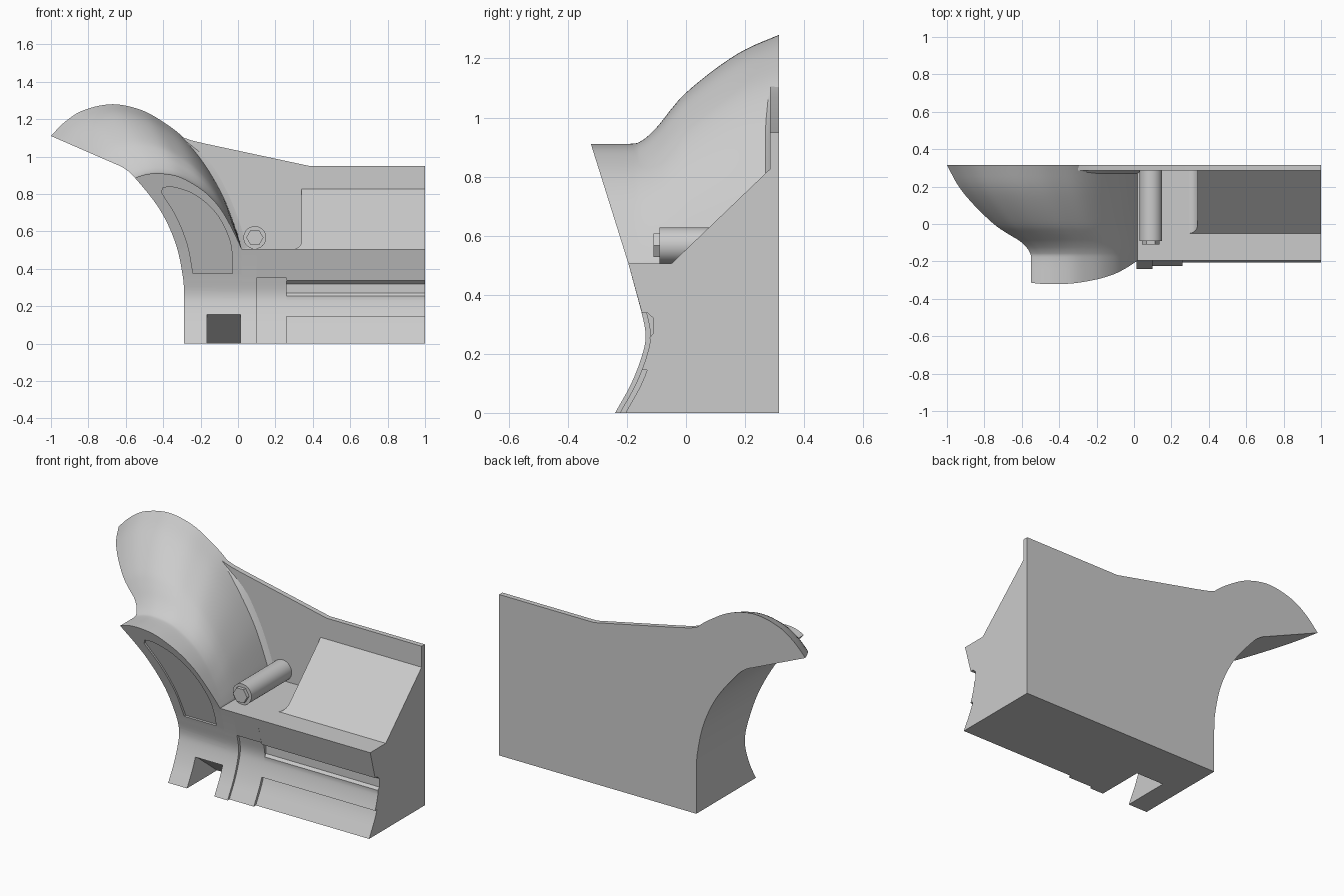
import bpy, bmesh, math
from mathutils import Vector

cube = bpy.data.objects.get("Cube")
if cube:
    bpy.data.objects.remove(cube, do_unlink=True)

grey = bpy.data.materials.new("light_grey")
grey.use_nodes = True
grey.diffuse_color = (0.6, 0.6, 0.6, 1)
grey.node_tree.nodes["Principled BSDF"].inputs["Base Color"].default_value = (0.6, 0.6, 0.6, 1)

BACK = 0.315
SHELF = 0.505


def smooth_path(pts, n=5):
    """Catmull-Rom curve through the points."""
    p = [Vector(q) for q in pts]
    p = [2 * p[0] - p[1]] + p + [2 * p[-1] - p[-2]]
    out = []
    for a, b, c, d in zip(p, p[1:], p[2:], p[3:]):
        for i in range(n):
            t = i / n
            out.append(0.5 * (2 * b + (c - a) * t + (2 * a - 5 * b + 4 * c - d) * t**2
                              + (3 * b - a - 3 * c + d) * t**3))
    return out + [p[-2]]


def loft(name, rings):
    """Closed solid through rings of 3D points."""
    bm = bmesh.new()
    rows = [[bm.verts.new(v) for v in ring] for ring in rings]
    for a, b in zip(rows, rows[1:]):
        for i in range(len(a)):
            j = (i + 1) % len(a)
            bm.faces.new((a[i], a[j], b[j], b[i]))
    bm.faces.new(rows[0][::-1])
    bm.faces.new(rows[-1])
    bmesh.ops.recalc_face_normals(bm, faces=bm.faces)
    mesh = bpy.data.meshes.new(name)
    bm.to_mesh(mesh)
    bm.free()
    mesh.materials.append(grey)
    ob = bpy.data.objects.new(name, mesh)
    bpy.context.collection.objects.link(ob)
    return ob


def along_x(name, profile, x0, x1):
    return loft(name, [[(x, y, z) for y, z in profile] for x in (x0, x1)])


def along_y(name, profile, front, back):
    """Extrude an x-z outline; the two ends may depend on height."""
    return loft(name, [[(x, f(z), z) for x, z in profile] for f in (front, back)])


def activate(ob):
    bpy.ops.object.select_all(action='DESELECT')
    ob.select_set(True)
    bpy.context.view_layer.objects.active = ob


def cut(ob, cutter):
    mod = ob.modifiers.new("cut", 'BOOLEAN')
    mod.operation, mod.solver, mod.object = 'DIFFERENCE', 'EXACT', cutter
    activate(ob)
    bpy.ops.object.modifier_apply(modifier=mod.name)
    bpy.data.objects.remove(cutter, do_unlink=True)


# Concave front face, as y against z
front = [tuple(v) for v in smooth_path(
    [(-.24, 0), (-.185, .1), (-.147, .2), (-.137, .27), (-.155, .36)])] + [(-.195, SHELF)]


def band(lo, hi, shift):
    return [(y + shift, z) for y, z in front if lo <= z <= hi]


# Flared wing: an arch that grows towards the back
back_arch = smooth_path([(-1.04, 1.06), (-1, 1.11), (-.92, 1.19), (-.82, 1.25), (-.67, 1.28), (-.52, 1.25),
                         (-.4, 1.185), (-.29, 1.1), (-.18, .965), (-.08, .79), (-.01, .61), (.02, SHELF)])
front_arch = smooth_path([(-.585, .86), (-.55, .885), (-.52, .897), (-.48, .907), (-.42, .91), (-.33, .897),
                          (-.25, .86), (-.17, .805), (-.1, .73), (-.045, .64), (-.005, .56), (.02, SHELF)])
growth = smooth_path([(-.4, 0), (-.2, 0), (-.15, .03), (-.1, .15), (-.05, .32), (0, .47),
                      (.1, .69), (.2, .865), (BACK, 1)], 4)
rings = []
for y, w in growth:
    arch = [f.lerp(b, max(w, 0)) for f, b in zip(front_arch, back_arch)]
    arch += [Vector((.02, 0)), Vector((arch[0].x, 0))]
    rings.append([(p.x, y, p.y) for p in arch])
wing = loft("flared_wing", rings)

# Hollow underside of the wing
under = smooth_path([(-.66, .962), (-.61, .938), (-.55, .885), (-.42, .72), (-.335, .54),
                     (-.295, .36), (-.288, .25)], 6)
cut(wing, along_y("underside_cutter", [(-1.2, 1.197)] + [tuple(p) for p in under]
                  + [(-.288, -.1), (-1.2, -.1)], lambda z: -.7, lambda z: .5))

# Front face shaping
cut(wing, along_x("front_cutter", [(-.27, -.05)] + front + [(-.35, 1), (-.7, 1), (-.7, -.05)], -1.3, .3))

# Shallow panel recess on the sloping front
panel = smooth_path([(-.24, .375), (-.27, .53), (-.33, .68), (-.41, .81)])
panel += smooth_path([(-.4, .835), (-.34, .835), (-.23, .795), (-.12, .7), (-.05, .57), (-.03, .46), (-.03, .375)])
cut(wing, along_y("panel_cutter", panel, lambda z: -.5, lambda z: -.144 - (z - .375) * .31))

# Ramped notch at the foot
cut(wing, along_x("notch_cutter", [(-.5, -.05), (-.5, .155), (-.155, .155), (.04, 0), (.04, -.05)], -.165, .013))

# Stepped base block
rear = [(BACK, SHELF), (BACK, 0)]
base_post = along_x("base_post", front + rear, .02, .1)
base_step = along_x("base_step", band(0, .34, .016) + [(-.137, .35), (-.153, .35), front[-1]] + rear, .1, .26)
grooved = band(0, .14, .035) + [(-.132, .145), (-.15, .145)] + band(.15, .25, .016)
grooved += [(-.123, .255), (-.11, .27), (-.11, .32), (-.13, .338), (-.149, .338), front[-1]] + rear
base_rail = along_x("base_rail", grooved, .26, 1)

# Back plate
plate = [(-.3, 1.105), (-.25, 1.087), (-.18, 1.07), (.38, .95), (1, .95), (1, .4), (-.2, .4)]
along_y("back_plate", plate, lambda z: .285, lambda z: BACK)

# Sloping ramp with a filleted end
along_x("ramp", [(-.05, SHELF), (.287, .828), (.287, SHELF)], .34, 1)
fillet = [(.345, SHELF), (.345, .55)]
fillet += [(.295 + .045 * math.cos(a), .55 - .045 * math.sin(a))
           for a in [i * math.pi / 12 for i in range(7)]]
along_y("ramp_fillet", fillet, lambda z: -.05 + (z - SHELF) * 1.04, lambda z: .287)

# Fillet between wing and plate
edge = smooth_path([(-.3, 1.1), (-.18, .965), (-.08, .79), (-.01, .61), (.02, SHELF)])
blend = []
for i, p in enumerate(edge):
    t = edge[min(i + 1, len(edge) - 1)] - edge[max(i - 1, 0)]
    n = Vector((-t.y, t.x)).normalized()
    q = p + n * .035 * min(1, i / 6)
    s = p - n * .03
    m = p + n * .008 * min(1, i / 6)
    blend.append([(s.x, .25, s.y), (m.x, .277, m.y), (q.x, .287, q.y), (s.x, .29, s.y)])
loft("wing_fillet", blend)


# Bolt lying on the shelf
def rod(name, radius, sides, y0, y1):
    ring = [(.09 + radius * math.cos(2 * math.pi * i / sides), .567 + radius * math.sin(2 * math.pi * i / sides))
            for i in range(sides)]
    return along_y(name, ring, lambda z: y0, lambda z: y1)


rod("bolt_shaft", .061, 32, -.09, .29)
rod("bolt_hex_head", .046, 6, -.11, -.085)

# Smooth shading with sharp edges kept
for ob in [o for o in bpy.context.collection.objects if o.type == 'MESH']:
    activate(ob)
    bpy.ops.object.shade_smooth_by_angle(angle=math.radians(30))
